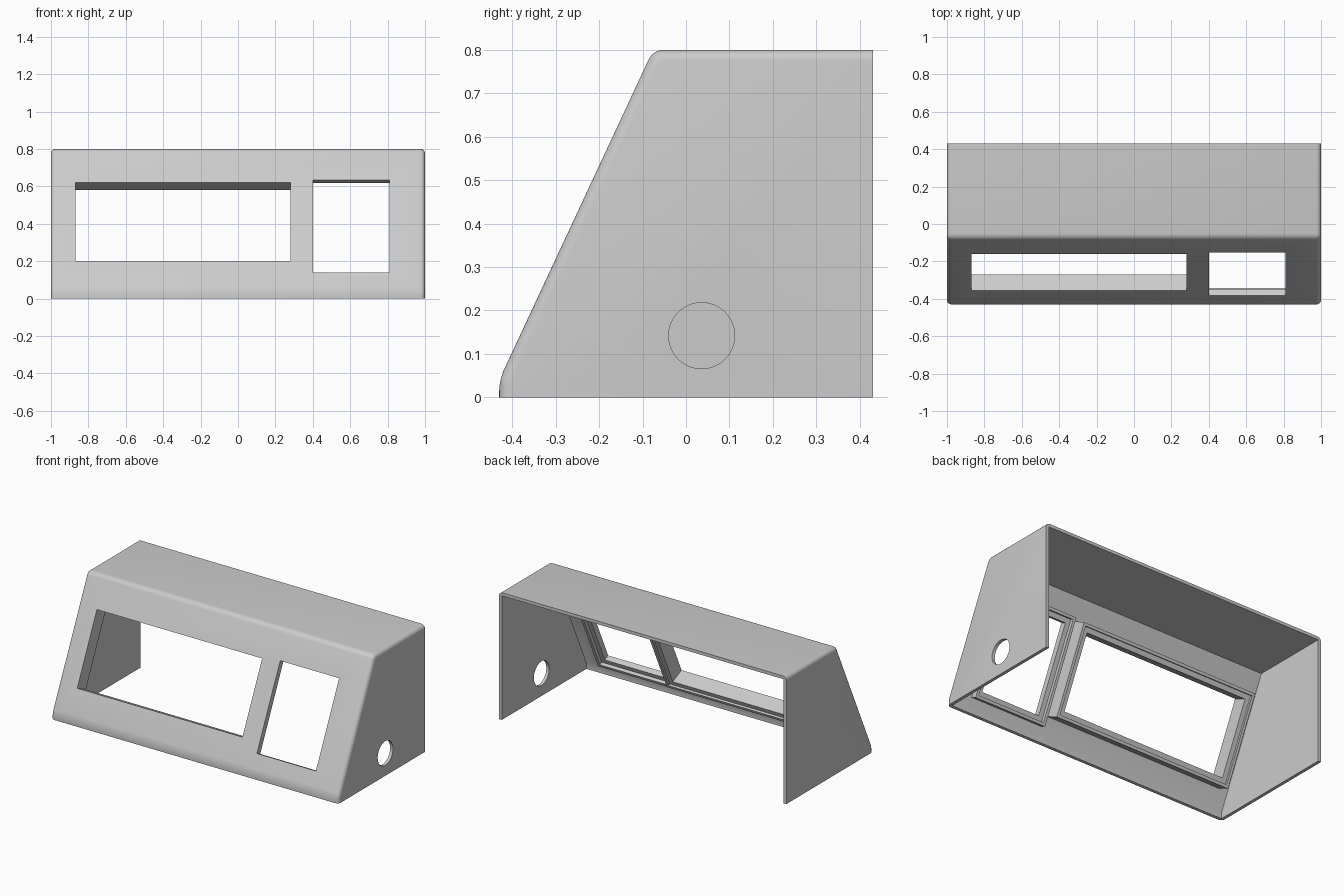
import bpy, bmesh, math
from mathutils import Matrix

if "Cube" in bpy.data.objects:
    bpy.data.objects.remove(bpy.data.objects["Cube"], do_unlink=True)

grey = bpy.data.materials.new("light_grey")
grey.use_nodes = True
colour = (0.6, 0.6, 0.6, 1)
grey.diffuse_color = colour
grey.node_tree.nodes["Principled BSDF"].inputs["Base Color"].default_value = colour

WALL = 0.02
SLOPE = math.radians(65)
FRONT, BACK, LIP, HEIGHT = -0.43, 0.43, 0.04, 0.8
# Local axes of the sloped panel: x across, y up the slope, z outward
PANEL = Matrix.Translation((0, FRONT, LIP)) @ Matrix.Rotation(SLOPE, 4, 'X')


def finish(bm, name):
    bmesh.ops.recalc_face_normals(bm, faces=bm.faces)
    mesh = bpy.data.meshes.new(name)
    bm.to_mesh(mesh)
    bm.free()
    mesh.materials.append(grey)
    obj = bpy.data.objects.new(name, mesh)
    bpy.context.collection.objects.link(obj)
    return obj


def prism(profile, half_width):
    """Extrude a side profile of (y, z) points across x."""
    bm = bmesh.new()
    face = bm.faces.new([bm.verts.new((-half_width, y, z)) for y, z in profile])
    ext = bmesh.ops.extrude_face_region(bm, geom=[face])["geom"]
    moved = [v for v in ext if isinstance(v, bmesh.types.BMVert)]
    bmesh.ops.translate(bm, verts=moved, vec=(2 * half_width, 0, 0))
    return bm


def cut(target, cutter):
    cutter.hide_render = True
    mod = target.modifiers.new("cut", 'BOOLEAN')
    mod.operation, mod.solver, mod.object = 'DIFFERENCE', 'EXACT', cutter
    bpy.context.view_layer.objects.active = target
    bpy.ops.object.modifier_apply(modifier=mod.name)
    bpy.data.objects.remove(cutter, do_unlink=True)


def corners(rect, m):
    x0, x1, s0, s1 = rect
    return [(x0 - m, s0 - m), (x1 + m, s0 - m), (x1 + m, s1 + m), (x0 - m, s1 + m)]


def ring(name, rect, inner, outer, depth):
    """Rectangular rim standing on the inside of the sloped panel."""
    bm = bmesh.new()
    loops = [[bm.verts.new((x, s, -d)) for x, s in corners(rect, m)]
             for m, d in ((inner, WALL), (outer, WALL), (outer, depth), (inner, depth))]
    for a, b in zip(loops, loops[1:] + loops[:1]):
        for i in range(4):
            j = (i + 1) % 4
            bm.faces.new((a[i], a[j], b[j], b[i]))
    bm.transform(PANEL)
    return finish(bm, name)


# Outer body with rounded edges, left square at the open bottom and back
top_y = FRONT + (HEIGHT - LIP) / math.tan(SLOPE)
bm = prism([(FRONT, 0), (FRONT, LIP), (top_y, HEIGHT), (BACK, HEIGHT), (BACK, 0)], 1)
rounded = [e for e in bm.edges
           if not all(v.co.z < 0.001 for v in e.verts)
           and not all(v.co.y > BACK - 0.001 for v in e.verts)]
bmesh.ops.bevel(bm, geom=rounded, offset=0.025, segments=5, profile=0.5,
                affect='EDGES', clamp_overlap=True)
shell = finish(bm, "enclosure_shell")

# Hollow interior, open below and behind
inner_y = FRONT + WALL / math.sin(SLOPE)


def inner_slope(z):
    return inner_y + (z - LIP) / math.tan(SLOPE)


knee = LIP + (FRONT + WALL - inner_y) * math.tan(SLOPE)
roof = HEIGHT - WALL
cut(shell, finish(prism([(FRONT + WALL, -0.1), (FRONT + WALL, knee),
                         (inner_slope(roof), roof), (BACK + 0.1, roof),
                         (BACK + 0.1, -0.1)], 1 - WALL), "hollow_cutter"))

# Windows: x range, z range, ledge depth, rim depth
windows = {
    "wide_window": (-0.87, 0.28, 0.2, 0.62, 0.095, 0.108),
    "small_window": (0.4, 0.81, 0.14, 0.635, 0.037, 0.058),
}
for name, (x0, x1, z0, z1, ledge, rim) in windows.items():
    rect = (x0, x1, (z0 - LIP) / math.sin(SLOPE), (z1 - LIP) / math.sin(SLOPE))
    bm = bmesh.new()
    bmesh.ops.create_cube(bm, size=1)
    bmesh.ops.scale(bm, vec=(x1 - x0, rect[3] - rect[2], 0.12), verts=bm.verts)
    bmesh.ops.translate(bm, vec=((x0 + x1) / 2, (rect[2] + rect[3]) / 2, 0), verts=bm.verts)
    bm.transform(PANEL)
    cut(shell, finish(bm, name + "_cutter"))
    ring(name + "_ledge", rect, 0, 0.03, ledge)
    ring(name + "_rim", rect, 0.03, 0.048, rim)

# Round cable hole in one side wall
bm = bmesh.new()
bmesh.ops.create_cone(bm, cap_ends=True, segments=48, radius1=0.076, radius2=0.076, depth=0.2)
bm.transform(Matrix.Translation((1, 0.036, 0.142)) @ Matrix.Rotation(math.pi / 2, 4, 'Y'))
cut(shell, finish(bm, "cable_hole_cutter"))

bpy.ops.object.select_all(action='DESELECT')
shell.select_set(True)
bpy.context.view_layer.objects.active = shell
bpy.ops.object.shade_smooth_by_angle(angle=math.radians(30))
